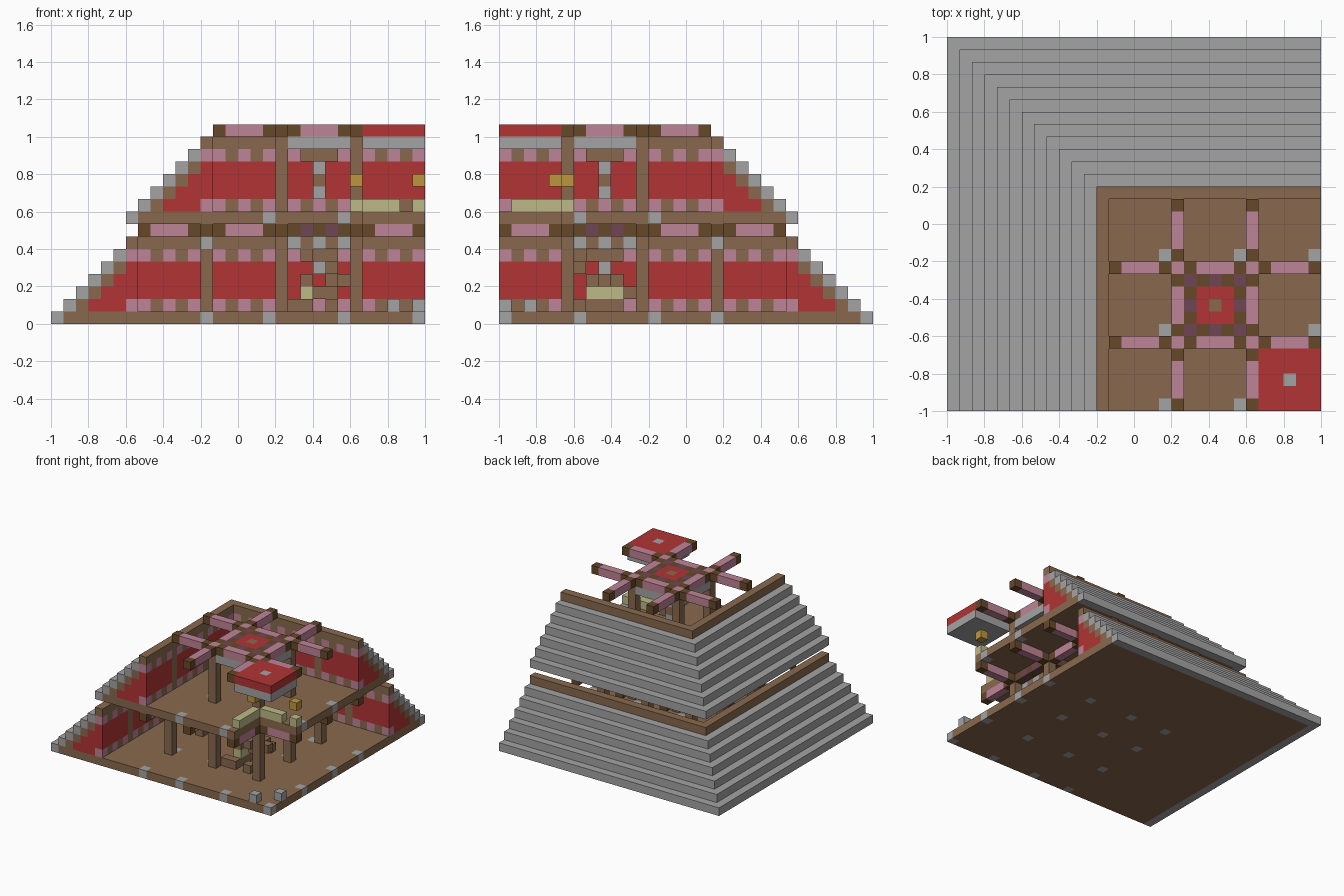
import bpy, bmesh
from mathutils import Vector

if "Cube" in bpy.data.objects:
    bpy.data.objects.remove(bpy.data.objects["Cube"], do_unlink=True)

# Colours, given as display values and stored linear
PALETTE = {
    "stone": (164, 164, 164), "wood": (136, 105, 78), "dark_wood": (102, 72, 42),
    "red_cloth": (178, 52, 52), "pink": (190, 132, 150), "cream": (190, 186, 136),
    "gold": (190, 150, 62), "plum": (110, 70, 84)}
NAMES = list(PALETTE)


def make_material(name):
    rgb = [((v / 255 + 0.055) / 1.055) ** 2.4 for v in PALETTE[name]]
    mat = bpy.data.materials.new(name)
    mat.use_nodes = True
    mat.diffuse_color = (*rgb, 1)
    shader = mat.node_tree.nodes["Principled BSDF"]
    shader.inputs["Base Color"].default_value = (*rgb, 1)
    shader.inputs["Roughness"].default_value = 0.9
    return mat


MATS = [make_material(n) for n in NAMES]

# Block grid: a runs right from the left edge, b runs forward from the back, k up
U = 2 / 30
LAST = 29
blocks = {}


def span(r):
    return range(r[0], r[1] + 1) if isinstance(r, tuple) else (r,)


def fill(part, colour, a, b, k):
    for i in span(a):
        for j in span(b):
            for h in span(k):
                blocks[i, j, h] = (part, colour)


def both(part, colour, a, b, k):
    """Fill a box and its twin across the diagonal."""
    fill(part, colour, a, b, k)
    fill(part, colour, b, a, k)


# Ground floor and upper floor, the latter open at the central corner
both("ground_floor", "stone", 0, (0, LAST), 0)
fill("ground_floor", "wood", (1, LAST), (1, LAST), 0)
both("upper_floor", "stone", 6, (6, LAST), 8)
both("upper_floor", "wood", (7, 24), (7, LAST), 8)
for floor, k, first in (("ground_floor", 0, 12), ("upper_floor", 8, 17)):
    for a in (12, 17, 23, LAST):
        for b in (12, 17, 23, LAST):
            if min(a, b) >= first and (a, b, k) in blocks:
                fill(floor, "stone", a, b, k)

# Stepped walls: stone skin, wood lining, cloth core and a patterned inner face
for tier, base, inner in (("lower_wall", 0, 6), ("upper_wall", 8, 12)):
    for step in range(1, 6):
        k = base + step
        outer = inner - 6 + step
        for r in range(outer, inner):
            colour = {0: "stone", 1: "wood"}.get(r - outer, "red_cloth")
            both(tier, colour, r, (r, LAST), k)
        for t in range(inner, LAST + 1):
            if t % 6 == 0:
                colour = "wood"
            elif step in (1, 5):
                colour = "pink" if t % 2 else "wood"
            else:
                colour = "red_cloth"
            both(tier, colour, inner, t, k)
    both(tier, "wood", inner, (inner, LAST), base + 6)


# Beam grids
def beam_colour(t):
    r = t % 6
    return "dark_wood" if r in (1, 5) else "pink"


for part, rows, k in (("lower_beams", (12, 18, 24), 7), ("upper_beams", (18, 24), 15)):
    for row in rows:
        for t in range(rows[0] - 5, LAST + 1):
            both(part, beam_colour(t), row, t, k)
for t in (20, 21, 22):
    for row in (18, 24):
        both("lower_beams", "dark_wood" if t == 21 else "plum", t, row, 7)

# Pillars under the beam crossings
for a in (12, 18, 24):
    for b in (12, 18, 24):
        fill("lower_pillars", "wood", a, b, (1, 6))
        if min(a, b) == 12:
            fill("lower_pillars", "stone", a, b, 6)

# Central ceiling panel with a checked border and a hanging lamp
fill("ceiling_panel", "stone", (18, 24), (18, 24), 14)
for a in span((19, 23)):
    for b in span((19, 23)):
        if max(abs(a - 21), abs(b - 21)) < 2:
            colour = "red_cloth"
        else:
            colour = "dark_wood" if (a + b) % 2 else "plum"
        fill("ceiling_panel", colour, a, b, 15)
fill("ceiling_panel", "wood", 21, 21, 15)
fill("hanging_lamp", "wood", (20, 22), (20, 22), 13)
fill("hanging_lamp", "stone", 21, 21, (10, 12))
fill("hanging_lamp", "wood", 21, 21, 11)
for a in (18, 24):
    for b in (18, 24):
        fill("upper_pillars", "wood", a, b, (9, 14))

# Floating corner roof
fill("corner_roof", "stone", (25, LAST), (25, LAST), 14)
fill("corner_roof", "red_cloth", (25, LAST), (25, LAST), 15)
fill("corner_roof", "stone", 27, 27, 15)

# Railing round the opening, and gold lamps
fill("railing", "cream", 24, (25, 28), 9)
fill("railing", "cream", (25, 27), 24, 9)
fill("railing", "cream", LAST, 24, 9)
fill("gold_lamps", "gold", LAST, 24, 11)
fill("gold_lamps", "gold", 24, 25, 11)
both("floor_lamps", "stone", 27, LAST, 1)

# Winding stair in the middle of the lower room
STEPS = ((19, 23, 1), (20, 23, 1), (22, 23, 1), (21, 19, 2), (22, 19, 2),
         (22, 20, 3), (23, 21, 3), (22, 22, 3), (22, 23, 4), (20, 23, 5))
for a, b, k in STEPS:
    fill("winding_stair", "wood", a, b, k)
fill("winding_stair", "wood", 20, (20, 22), (1, 3))
fill("winding_stair", "cream", 20, (20, 22), 2)
fill("winding_stair", "stone", 21, 21, 4)
fill("winding_stair", "wood", (20, 22), (20, 22), 5)
for t in span((19, 23)):
    both("winding_stair", "stone" if t % 2 else "wood", t, 23, 6)

# Turn the blocks into one mesh per part, keeping only exposed faces
AXES = [Vector(v) for v in ((1, 0, 0), (0, 1, 0), (0, 0, 1))]
meshes = {}
for (a, b, k), (part, colour) in blocks.items():
    bm, corners = meshes.setdefault(part, (bmesh.new(), {}))
    centre = Vector((a - 14.5, 14.5 - b, k + 0.5))
    for n in range(3):
        for sign in (1, -1):
            out = AXES[n] * sign
            beside = (a + int(out.x), b - int(out.y), k + int(out.z))
            if beside in blocks:
                continue
            u, v = AXES[(n + 1) % 3], AXES[(n + 2) % 3] * sign
            verts = []
            for s, t in ((-1, -1), (1, -1), (1, 1), (-1, 1)):
                p = (centre + (out + u * s + v * t) / 2) * U
                key = tuple(round(c, 4) for c in p)
                if key not in corners:
                    corners[key] = bm.verts.new(p)
                verts.append(corners[key])
            face = bm.faces.new(verts)
            face.material_index = NAMES.index(colour)

for part, (bm, corners) in meshes.items():
    mesh = bpy.data.meshes.new(part)
    bm.to_mesh(mesh)
    bm.free()
    for mat in MATS:
        mesh.materials.append(mat)
    bpy.context.collection.objects.link(bpy.data.objects.new(part, mesh))
